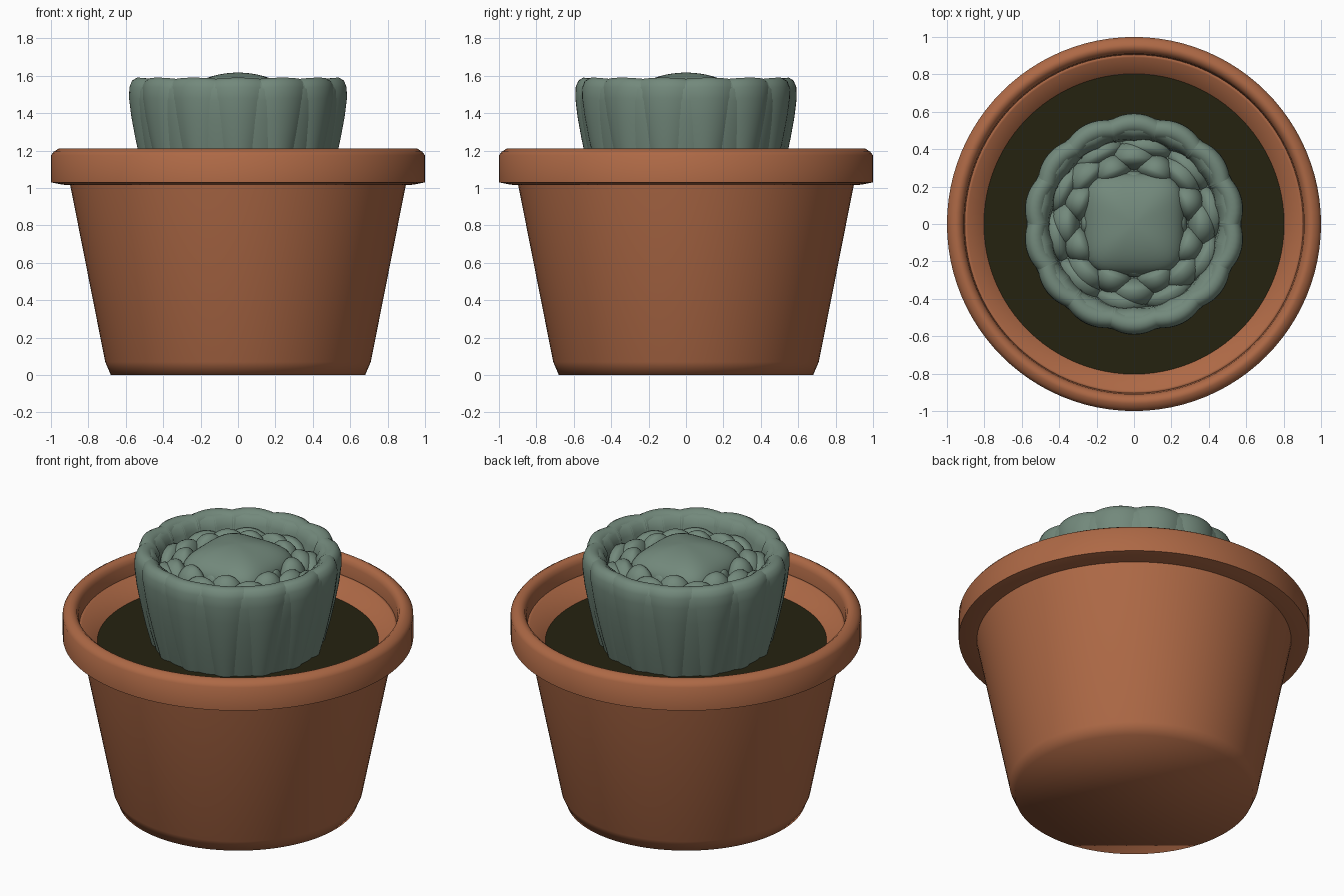
import bpy, bmesh, math

cube = bpy.data.objects.get("Cube")
if cube:
    bpy.data.objects.remove(cube, do_unlink=True)


def material(name, colour):
    m = bpy.data.materials.new(name)
    m.use_nodes = True
    m.diffuse_color = (*colour, 1)
    m.node_tree.nodes["Principled BSDF"].inputs["Base Color"].default_value = (*colour, 1)
    return m


terracotta = material("terracotta", (0.42, 0.14, 0.06))
soil_brown = material("dark soil", (0.018, 0.016, 0.005))
leaf_green = material("grey green leaf", (0.17, 0.25, 0.2))


def finish(bm, name, mat, sharp=None):
    """Turn a bmesh into a smooth shaded object."""
    mesh = bpy.data.meshes.new(name)
    bm.to_mesh(mesh)
    bm.free()
    mesh.materials.append(mat)
    obj = bpy.data.objects.new(name, mesh)
    bpy.context.collection.objects.link(obj)
    mesh.polygons.foreach_set("use_smooth", [True] * len(mesh.polygons))
    if sharp:
        bpy.ops.object.select_all(action='DESELECT')
        obj.select_set(True)
        bpy.context.view_layer.objects.active = obj
        bpy.ops.object.shade_smooth_by_angle(angle=math.radians(sharp))
    return obj


def lathe(name, profile, mat, closed=False, capped=False, sharp=None, sides=96):
    """Revolve a radius and height profile about the z axis."""
    bm = bmesh.new()
    rings = []
    for r, z in profile:
        angles = [math.tau * i / sides for i in range(sides)]
        rings.append([bm.verts.new((r * math.cos(a), r * math.sin(a), z)) for a in angles])
    pairs = list(zip(rings, rings[1:]))
    if closed:
        pairs.append((rings[-1], rings[0]))
    for low, high in pairs:
        for i in range(sides):
            j = (i + 1) % sides
            bm.faces.new((low[i], low[j], high[j], high[i]))
    if capped:
        bm.faces.new(rings[0][::-1])
    return finish(bm, name, mat, sharp)


def leaf_ring(name, profile, count, offset, base_width, tip_width, bulge):
    """Ring of cupped leaves: each follows the profile and bows across its width."""
    bm = bmesh.new()
    across = 8
    steps = len(profile) - 1
    for k in range(count):
        centre = math.tau * (k + offset) / count
        rows = []
        for s, (r, z) in enumerate(profile):
            t = s / steps
            half = base_width + (tip_width - base_width) * math.sin(min(1, t * 1.6) * math.pi / 2)
            row = []
            for i in range(across + 1):
                u = 2 * i / across - 1
                a = centre + u * half
                rad = r - bulge * u * u
                row.append(bm.verts.new((rad * math.cos(a), rad * math.sin(a),
                                         z - 0.5 * bulge * t * u * u)))
            rows.append(row)
        for low, high in zip(rows, rows[1:]):
            for i in range(across):
                bm.faces.new((low[i], low[i + 1], high[i + 1], high[i]))
    return finish(bm, name, leaf_green)


def petal_ring(name, count, offset, radius, z, radial, tangent, height, lean):
    """Ring of plump rounded petals."""
    bm = bmesh.new()
    for k in range(count):
        a = math.tau * (k + offset) / count
        c, s = math.cos(a), math.sin(a)
        for v in bmesh.ops.create_uvsphere(bm, u_segments=20, v_segments=12, radius=1)["verts"]:
            x, y, h = v.co
            # flatten the inner side and lean the tip
            rad = radius + x * radial * (0.6 if x < 0 else 1) + lean * h
            t = y * tangent
            v.co = (rad * c - t * s, rad * s + t * c, z + h * height)
    return finish(bm, name, leaf_green)


# Pot body, tapered with a small foot bevel
lathe("pot_body", [(0.68, 0), (0.71, 0.07), (0.9, 1.03), (0.91, 1.1), (0.89, 1.1), (0.78, 0.98)],
      terracotta, capped=True)

# Rolled rim
lathe("pot_rim", [(0.895, 1.015), (0.94, 1.018), (1.0, 1.03), (1.0, 1.175), (0.985, 1.194),
                  (0.96, 1.21), (0.94, 1.21), (0.92, 1.195), (0.91, 1.17), (0.905, 1.1)],
      terracotta, closed=True, sharp=40)

# Soil disc
bm = bmesh.new()
bmesh.ops.create_circle(bm, cap_ends=True, segments=96, radius=0.803)
bmesh.ops.translate(bm, verts=bm.verts, vec=(0, 0, 1.005))
finish(bm, "soil", soil_brown)

# Outer leaves, curling in at the top, with a second layer showing between them
outer = [(0.495, 1.0), (0.53, 1.13), (0.56, 1.27), (0.58, 1.38), (0.592, 1.48), (0.59, 1.54),
         (0.575, 1.575), (0.55, 1.59), (0.52, 1.588), (0.495, 1.57), (0.475, 1.53), (0.465, 1.45)]
leaf_ring("outer_leaves", outer, 14, 0.5, 0.13, 0.235, 0.022)
leaf_ring("second_leaves", [(r - 0.017, z - 0.012) for r, z in outer], 14, 0, 0.2, 0.235, 0.012)

# Core that closes the rosette behind the petals
lathe("rosette_core", [(0.47, 1.0), (0.5, 1.3), (0.48, 1.42), (0.3, 1.44), (0.001, 1.44)], leaf_green)

# Inner petals, stepping towards the heart
petal_ring("lower_petals", 10, 0.25, 0.4, 1.4, 0.09, 0.14, 0.12, 0.015)
petal_ring("middle_petals", 8, 0, 0.345, 1.41, 0.1, 0.125, 0.13, 0.01)
petal_ring("upper_petals", 8, 0.5, 0.295, 1.42, 0.1, 0.105, 0.135, 0.01)
petal_ring("heart_petals", 4, 0, 0.25, 1.45, 0.035, 0.06, 0.07, 0)

# Rounded square heart
bm = bmesh.new()
bmesh.ops.create_uvsphere(bm, u_segments=48, v_segments=24, radius=1)
for v in bm.verts:
    a = math.atan2(v.co.y, v.co.x)
    square = (math.cos(a) ** 4 + math.sin(a) ** 4) ** -0.25
    v.co = (v.co.x * square * 0.265, v.co.y * square * 0.27, 1.485 + v.co.z * 0.132)
finish(bm, "heart", leaf_green)
